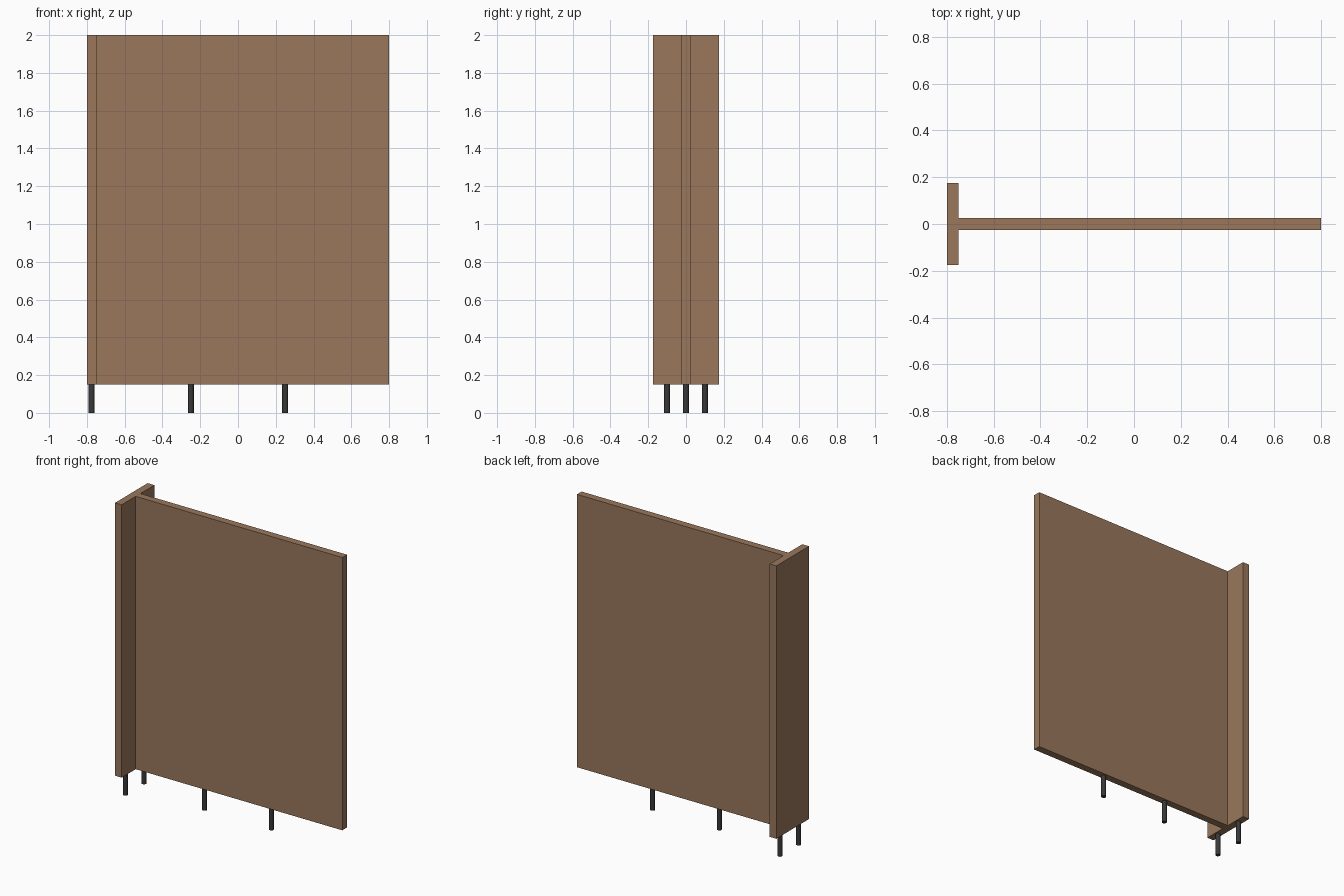
import bpy

if "Cube" in bpy.data.objects:
    bpy.data.objects.remove(bpy.data.objects["Cube"])


def material(name, color):
    mat = bpy.data.materials.new(name)
    mat.diffuse_color = (*color, 1.0)
    mat.use_nodes = True
    mat.node_tree.nodes["Principled BSDF"].inputs["Base Color"].default_value = mat.diffuse_color
    return mat


wood = material("brown_wood", (0.32, 0.187, 0.107))
metal = material("dark_metal", (0.04, 0.04, 0.042))


def board(name, x0, x1, depth, z0=0.15, z1=2.0):
    bpy.ops.mesh.primitive_cube_add(size=1, location=((x0 + x1) / 2, 0, (z0 + z1) / 2))
    ob = bpy.context.object
    ob.name = name
    ob.scale = (x1 - x0, depth, z1 - z0)
    bpy.ops.object.transform_apply(location=False, rotation=False, scale=True)
    ob.data.materials.append(wood)


def leg(name, x, y):
    bpy.ops.mesh.primitive_cylinder_add(vertices=16, radius=0.016, depth=0.15,
                                        location=(x, y, 0.075))
    ob = bpy.context.object
    ob.name = name
    ob.data.materials.append(metal)
    bpy.ops.object.shade_smooth_by_angle()


# Main divider panel and the end board that crosses it
board("main_panel", -0.75, 0.8, 0.05)
board("end_board", -0.8, -0.75, 0.35)

# Legs: two under the end board, two under the main panel
for name, x, y in (("end_leg_front", -0.775, -0.1), ("end_leg_back", -0.775, 0.1),
                   ("panel_leg_left", -0.25, 0), ("panel_leg_right", 0.25, 0)):
    leg(name, x, y)
